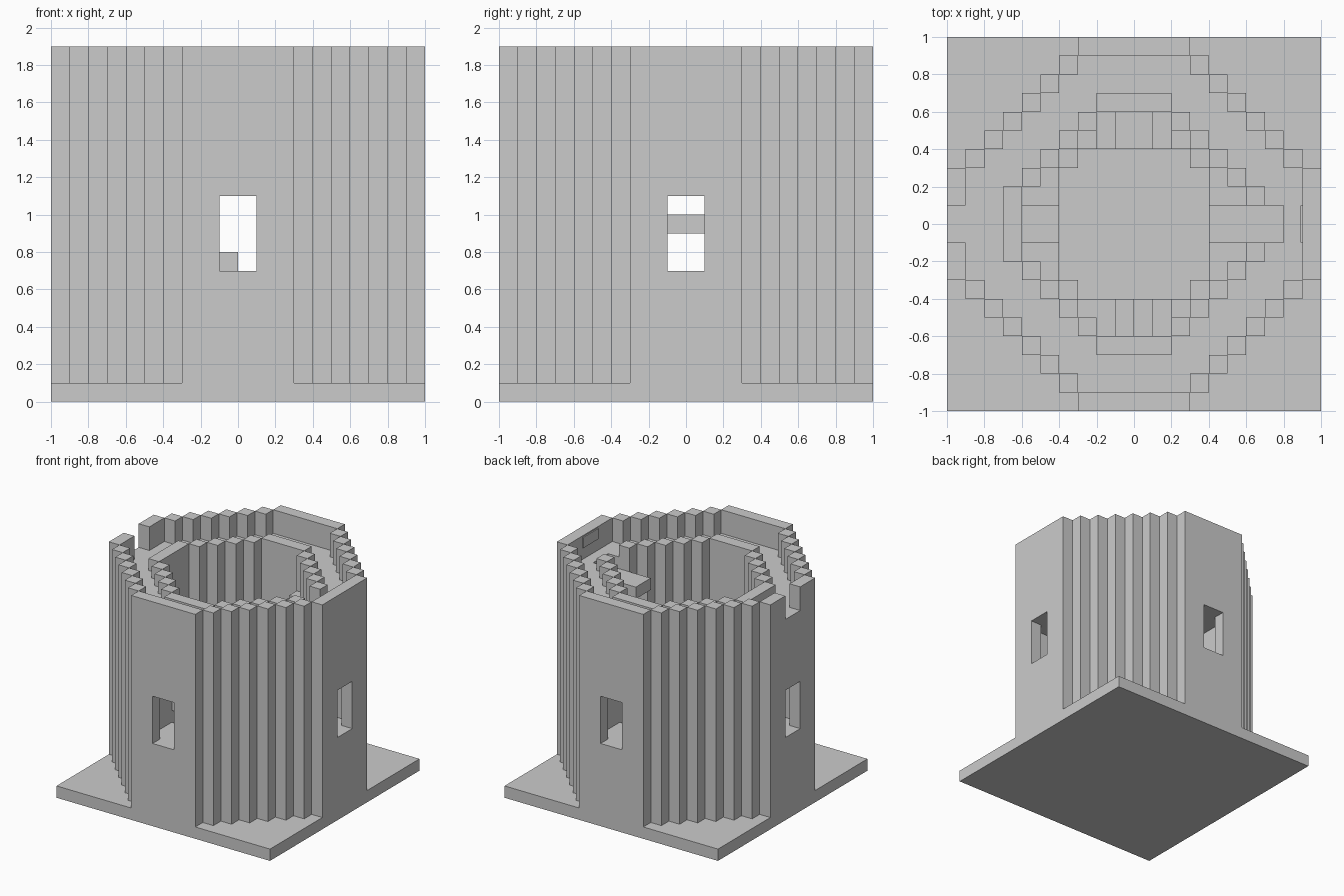
import bpy, bmesh

cube = bpy.data.objects.get("Cube")
if cube:
    bpy.data.objects.remove(cube, do_unlink=True)

U = 0.1  # one block
stone = bpy.data.materials.new("grey_stone")
stone.use_nodes = True
GREY = (0.6, 0.6, 0.6, 1)
stone.diffuse_color = GREY
stone.node_tree.nodes["Principled BSDF"].inputs["Base Color"].default_value = GREY


def finish(name, bm):
    bmesh.ops.recalc_face_normals(bm, faces=bm.faces)
    mesh = bpy.data.meshes.new(name)
    bm.to_mesh(mesh)
    bm.free()
    mesh.materials.append(stone)
    obj = bpy.data.objects.new(name, mesh)
    bpy.context.collection.objects.link(obj)
    return obj


def boxes(name, spans):
    """Object of boxes, each (x0, x1, y0, y1, z0, z1) in blocks."""
    bm = bmesh.new()
    for x0, x1, y0, y1, z0, z1 in spans:
        verts = bmesh.ops.create_cube(bm, size=1)["verts"]
        bmesh.ops.scale(bm, vec=((x1 - x0) * U, (y1 - y0) * U, (z1 - z0) * U), verts=verts)
        bmesh.ops.translate(bm, vec=((x0 + x1) * U / 2, (y0 + y1) * U / 2, (z0 + z1) * U / 2), verts=verts)
    return finish(name, bm)


def stepped_prism(name, reach, flat, z0, z1):
    """Octagon with stepped diagonals, extruded upward."""
    quarter = [(reach, flat)]
    x, y = reach, flat
    while x > flat:
        x -= 1
        quarter.append((x, y))
        y += 1
        quarter.append((x, y))
    outline = []
    for _ in range(4):
        outline += quarter
        quarter = [(-b, a) for a, b in quarter]
    bm = bmesh.new()
    face = bm.faces.new([bm.verts.new((a * U, b * U, z0 * U)) for a, b in outline])
    top = bmesh.ops.extrude_face_region(bm, geom=[face])["geom"]
    verts = [g for g in top if isinstance(g, bmesh.types.BMVert)]
    bmesh.ops.translate(bm, vec=(0, 0, (z1 - z0) * U), verts=verts)
    return finish(name, bm)


def stepped_ring(reach, flat, z0, z1, gap_side):
    """One-block-thick wall; gap_side (+1 or -1) is the x side with a gap."""
    a, b = reach - 1, reach
    spans = [(-flat, flat, s * a, s * b, z0, z1) if s > 0 else (-flat, flat, -b, -a, z0, z1) for s in (1, -1)]
    for s in (1, -1):
        x0, x1 = sorted((s * a, s * b))
        if s == gap_side:
            spans += [(x0, x1, -flat, -1, z0, z1), (x0, x1, 1, flat, z0, z1)]
        else:
            spans.append((x0, x1, -flat, flat, z0, z1))
    for i in range(flat, reach - 1):
        j = reach + flat - 2 - i
        for sx in (1, -1):
            for sy in (1, -1):
                spans.append((*sorted((sx * i, sx * (i + 1))), *sorted((sy * j, sy * (j + 1))), z0, z1))
    return spans


# Base and tower body
boxes("base_slab", [(-10, 10, -10, 10, 0, 1)])
body = stepped_prism("tower_body", 10, 3, 1, 17)

# Shaft, window slits with wide inner reveals, and exit landing
cutters = [
    stepped_prism("shaft_cutter", 6, 2, 0.5, 18),
    boxes("window_cutter_x", [(-11, 11, -1, 1, 7, 11)]),
    boxes("window_cutter_y", [(-1, 1, -11, 11, 7, 11)]),
    boxes("reveal_cutter_x", [(-9, 9, -2, 2, 7, 11)]),
    boxes("reveal_cutter_y", [(-2, 2, -9, 9, 7, 11)]),
    boxes("landing_cutter", [(3, 8, -1, 1, 16, 18)]),
]
for cutter in cutters:
    cutter.hide_render = True
    mod = body.modifiers.new(cutter.name, "BOOLEAN")
    mod.operation = "DIFFERENCE"
    mod.solver = "EXACT"
    mod.object = cutter
graph = bpy.context.evaluated_depsgraph_get()
carved = bpy.data.meshes.new_from_object(body.evaluated_get(graph))
body.modifiers.clear()
body.data = carved
for cutter in cutters:
    bpy.data.objects.remove(cutter, do_unlink=True)

# Parapet with a gap on one side, and low curb round the shaft
boxes("parapet", stepped_ring(10, 3, 17, 19, -1))
boxes("shaft_curb", stepped_ring(7, 2, 17, 18, 1))
boxes("parapet_plate", [(8.9, 9, -1, 1, 18, 18.9)])


# Spiral stair: each tread is one block thick, named by its top height
def tread(top, *cells):
    return [(x0, x1, y0, y1, top - 1, top) for x0, x1, y0, y1 in cells]


def corner(top, sx, sy):
    parts = [(3, 4, 3, 4), (4, 6, 1, 2), (4, 5, 2, 3), (2, 3, 4, 5)]
    return tread(top, *[(*sorted((sx * a, sx * b)), *sorted((sy * c, sy * d))) for a, b, c, d in parts])


stairs = tread(2, (-1, 1, 4, 6)) + tread(3, (1, 2, 4, 6)) + corner(3, 1, 1)
stairs += tread(4, (4, 6, -1, 1)) + corner(5, 1, -1)
stairs += tread(6, (1, 2, -6, -4)) + tread(7, (0, 1, -6, -4)) + tread(8, (-1, 0, -6, -4))
stairs += tread(9, (-2, -1, -6, -4)) + corner(9, -1, -1)
stairs += tread(10, (-6, -4, -1, 1)) + corner(11, -1, 1)
stairs += tread(12, (-2, -1, 4, 6)) + tread(13, (-1, 1, 4, 6)) + tread(14, (1, 2, 4, 6))
stairs += corner(15, 1, 1) + tread(16, (4, 6, -1, 1))
boxes("spiral_stair", stairs)
